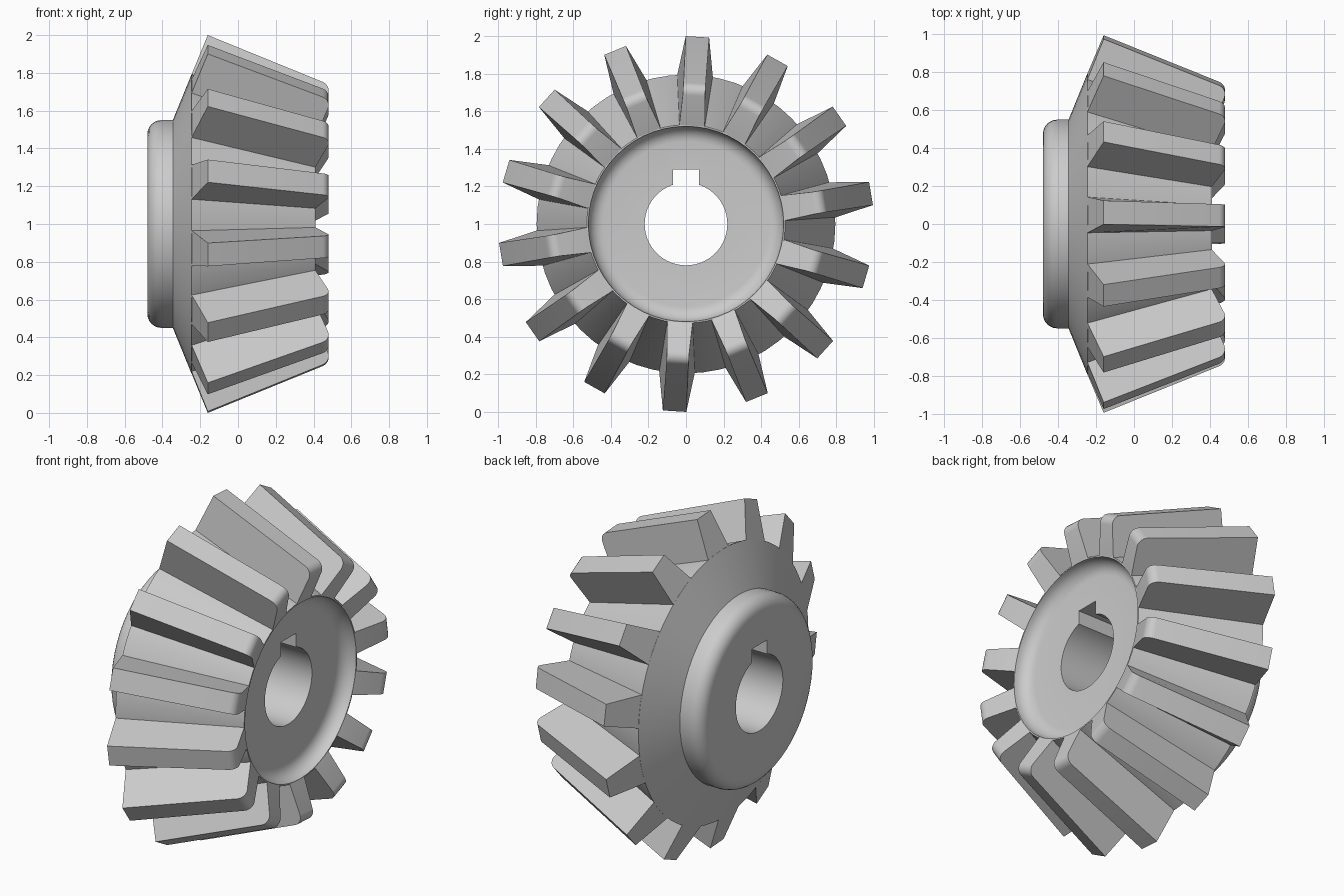
import bpy, bmesh, math
from mathutils import Vector

if "Cube" in bpy.data.objects:
    bpy.data.objects.remove(bpy.data.objects["Cube"])

TEETH = 14
SEGS = 56
PHASE = math.radians(86.5)
CENTRE_Z = 1.0


def polar(x, r, a):
    return Vector((x, r * math.cos(a), CENTRE_Z + r * math.sin(a)))


def arc(cx, cr, rad, a0, a1, n):
    pts = []
    for i in range(n + 1):
        a = math.radians(a0 + (a1 - a0) * i / n)
        pts.append((cx + rad * math.cos(a), cr + rad * math.sin(a)))
    return pts


def finish(name, bm):
    bmesh.ops.recalc_face_normals(bm, faces=bm.faces)
    me = bpy.data.meshes.new(name)
    bm.to_mesh(me)
    bm.free()
    ob = bpy.data.objects.new(name, me)
    bpy.context.collection.objects.link(ob)
    return ob


def smooth(ob, deg):
    bpy.ops.object.select_all(action='DESELECT')
    ob.select_set(True)
    bpy.context.view_layer.objects.active = ob
    bpy.ops.object.shade_smooth_by_angle(angle=math.radians(deg))


# Gear body: closed lathe profile (x, radius) with rounded hub and dished front
profile = [(-0.48, 0.22)]
profile += arc(-0.405, 0.475, 0.075, 180, 90, 6)      # rounded hub edge
profile += [(-0.345, 0.55), (-0.245, 0.795), (0.41, 0.528)]
profile += arc(0.41, 0.44, 0.08, 90, 180, 6)          # concave dish wall
profile += [(0.33, 0.22)]
bm = bmesh.new()
rings = [[bm.verts.new(polar(x, r, 2 * math.pi * i / SEGS)) for x, r in profile]
         for i in range(SEGS)]
n = len(profile)
for i in range(SEGS):
    a, b = rings[i], rings[(i + 1) % SEGS]
    for j in range(n):
        k = (j + 1) % n
        bm.faces.new((a[j], a[k], b[k], b[j]))
body = finish("gear_body", bm)

# Keyway slot cut into the top of the bore
bm = bmesh.new()
bmesh.ops.create_cube(bm, size=1)
for v in bm.verts:
    v.co = Vector((v.co.x * 2, v.co.y * 0.14, CENTRE_Z + 0.19 + v.co.z * 0.2))
cutter = finish("keyway_cutter", bm)
cutter.hide_render = True
cutter.hide_viewport = True
mod = body.modifiers.new("keyway", 'BOOLEAN')
mod.operation = 'DIFFERENCE'
mod.solver = 'EXACT'
mod.object = cutter
cutter.hide_viewport = False
bpy.context.view_layer.objects.active = body
body.select_set(True)
bpy.ops.object.modifier_apply(modifier=mod.name)
bpy.data.objects.remove(cutter)
smooth(body, 25)

# Teeth: tapered bars with a rounded front corner, (x, radius, half width)
slope = math.radians(-22.3)
tip = arc(0.43, 0.706, 0.05, 90 - 22.3, -22.3, 6)
side = [(-0.232, 0.775, 0.095), (-0.245, 0.795, 0.095), (-0.16, 1.0, 0.0625)]
side += [(x, r, 0.059) for x, r in tip]
side += [(0.41, 0.528, 0.068), (0.395, 0.526, 0.068)]
bm = bmesh.new()
for t in range(TEETH):
    mid = PHASE + 2 * math.pi * t / TEETH
    left = [bm.verts.new(polar(x, r, mid + h / r)) for x, r, h in side]
    right = [bm.verts.new(polar(x, r, mid - h / r)) for x, r, h in side]
    bm.faces.new(left)
    bm.faces.new(right[::-1])
    for j in range(len(side)):
        k = (j + 1) % len(side)
        bm.faces.new((left[k], left[j], right[j], right[k]))
teeth = finish("gear_teeth", bm)
smooth(teeth, 25)
